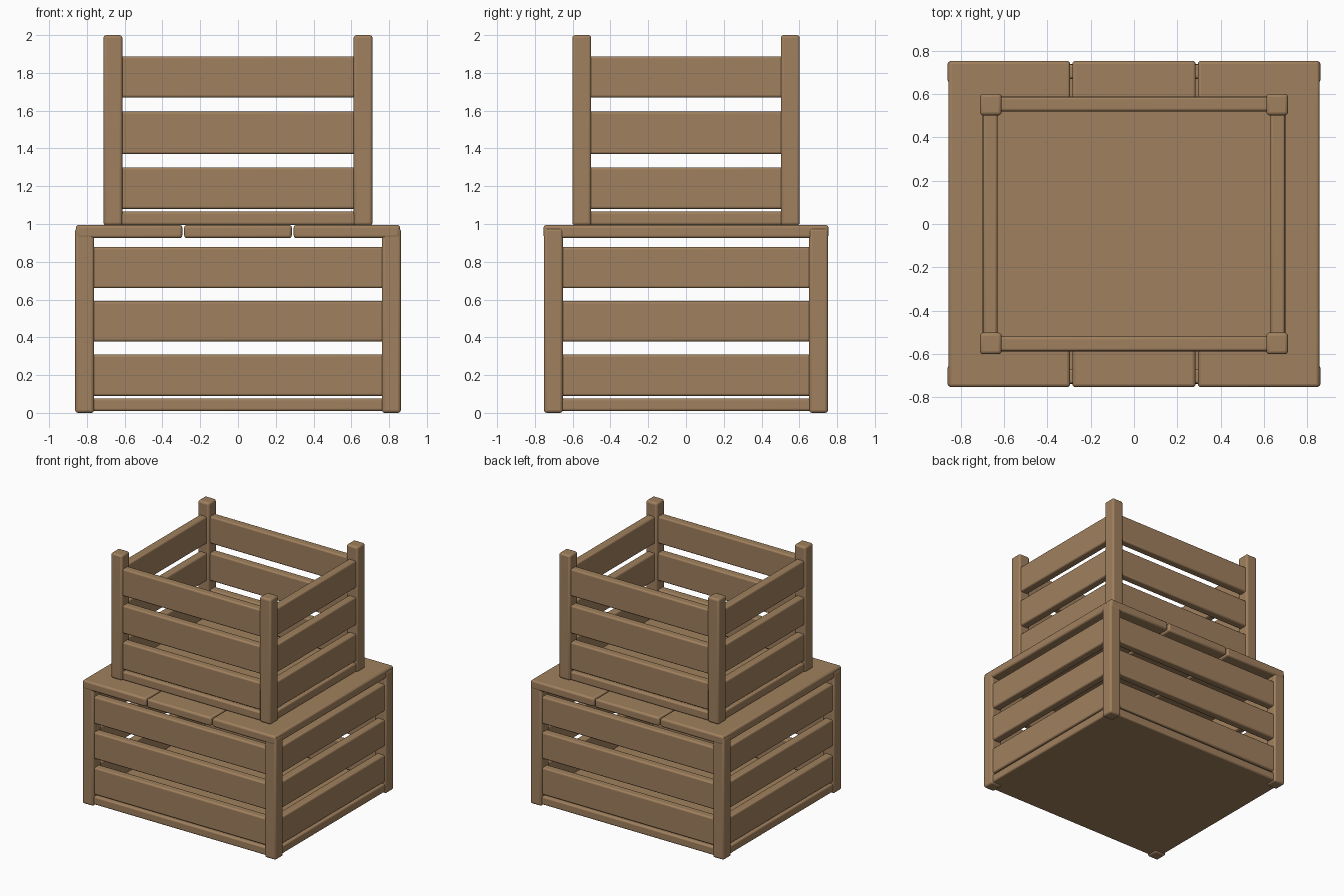
import bpy

if "Cube" in bpy.data.objects:
    bpy.data.objects.remove(bpy.data.objects["Cube"])

# Single wood colour
wood = bpy.data.materials.new("brown_wood")
wood.diffuse_color = (0.352, 0.216, 0.112, 1)
wood.use_nodes = True
wood.node_tree.nodes["Principled BSDF"].inputs["Base Color"].default_value = wood.diffuse_color


def board(name, x, y, z, bevel=0.012):
    """Rounded board spanning the given (min, max) ranges."""
    spans = (x, y, z)
    bpy.ops.mesh.primitive_cube_add(size=1, location=[(a + b) / 2 for a, b in spans])
    ob = bpy.context.object
    ob.name = name
    ob.scale = [b - a for a, b in spans]
    bpy.ops.object.transform_apply(location=False, rotation=False, scale=True)
    ob.data.materials.append(wood)
    mod = ob.modifiers.new("rounded_edges", 'BEVEL')
    mod.width = bevel
    mod.segments = 3
    bpy.ops.object.shade_smooth_by_angle()
    return ob


def span(sign, a, b):
    return tuple(sorted((sign * a, sign * b)))


def crate(name, hx, hy, post_z, floor_z, slat_rows, inset):
    """Open crate: four corner posts, slats on four sides and a floor."""
    post, thick = 0.1, 0.067
    for sx in (-1, 1):
        for sy in (-1, 1):
            board(name + "_post", span(sx, hx - post, hx), span(sy, hy - post, hy),
                  post_z, 0.015)
    ex, ey = hx - post + 0.02, hy - post + 0.02
    for z in slat_rows:
        for s in (-1, 1):
            board(name + "_long_slat", (-ex, ex),
                  span(s, hy - inset - thick, hy - inset), z)
            board(name + "_short_slat", span(s, hx - inset - thick, hx - inset),
                  (-ey, ey), z)
    board(name + "_floor", (-hx + 0.012, hx - 0.012), (-hy + 0.012, hy - 0.012), floor_z)


# Large lower crate
crate("lower_crate", 0.862, 0.752, (0.0, 0.978), (0.01, 0.077),
      [(0.09, 0.308), (0.378, 0.592), (0.66, 0.878)], 0.014)

# Three lid planks across the lower crate
for x in ((-0.858, -0.295), (-0.285, 0.285), (0.295, 0.858)):
    board("lid_plank", x, (-0.754, 0.754), (0.925, 0.995), 0.015)

# Smaller crate stacked on the lid
crate("upper_crate", 0.712, 0.602, (0.993, 2.0), (0.995, 1.065),
      [(1.08, 1.3), (1.37, 1.595), (1.67, 1.888)], 0.014)
